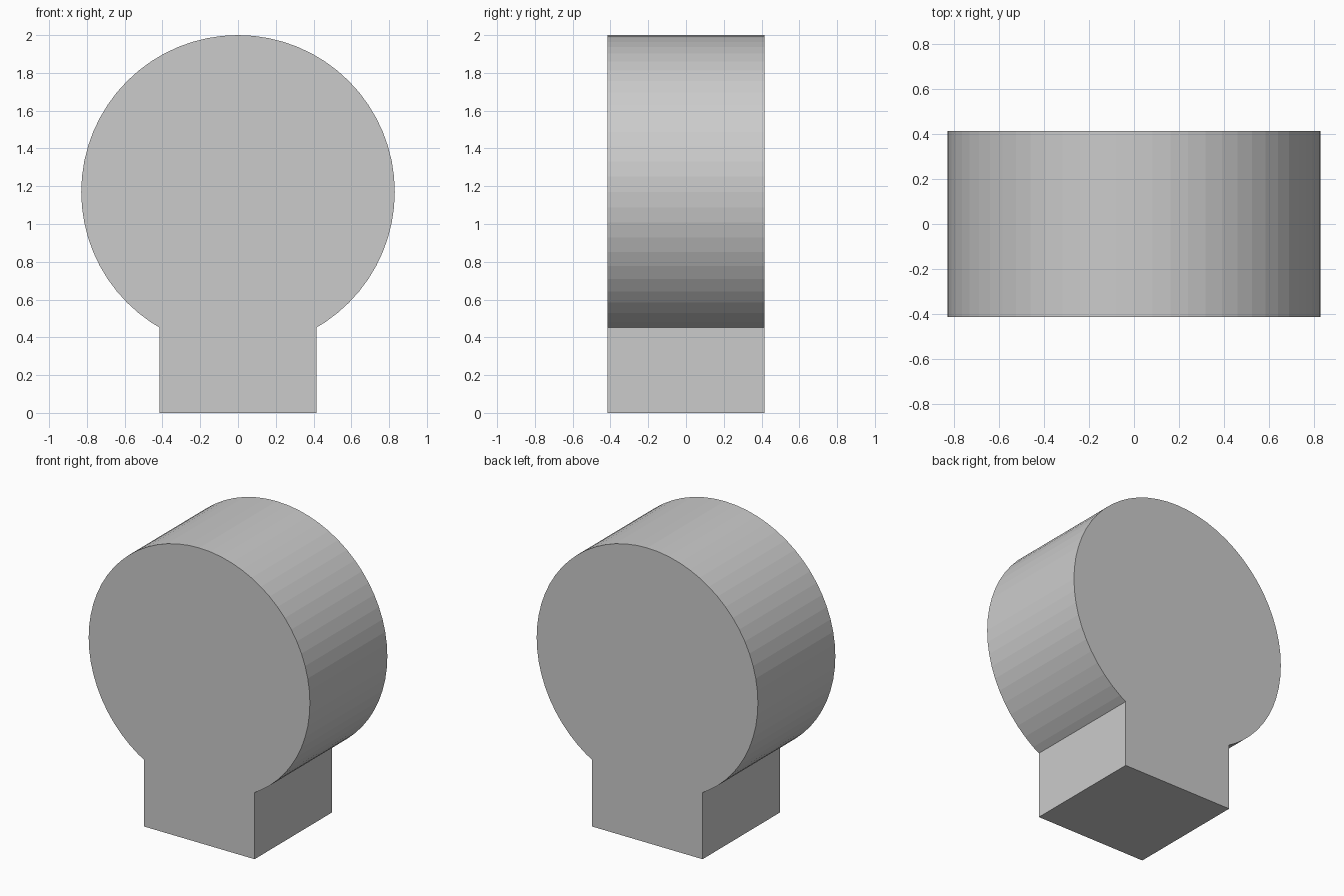
import bpy, bmesh
from math import sin, cos, radians

if "Cube" in bpy.data.objects:
    bpy.data.objects.remove(bpy.data.objects["Cube"])

R = 0.83            # disc radius
CZ = 2.0 - R        # disc centre height
W = R / 2           # half width of the square foot
D = R / 2           # half depth of the whole body
STEP = 360 / 64     # disc is a 64-sided polygon


def rim(i):
    a = radians(i * STEP)
    return R * cos(a), CZ + R * sin(a)


# Where the foot's side meets the disc facet below the centre
(x0, z0), (x1, z1) = rim(-11), rim(-10)
join_z = z0 + (z1 - z0) * (W - x0) / (x1 - x0)

# Keyhole profile: square foot, then round the disc from right to left
profile = [(-W, 0), (W, 0), (W, join_z)]
profile += [rim(i) for i in range(-10, 43)]
profile += [(-W, join_z)]

# Extrude the profile from front to back
bm = bmesh.new()
face = bm.faces.new([bm.verts.new((x, -D, z)) for x, z in profile])
back = bmesh.ops.extrude_face_region(bm, geom=[face], use_keep_orig=True)
bmesh.ops.translate(bm, vec=(0, 2 * D, 0),
                    verts=[v for v in back["geom"] if isinstance(v, bmesh.types.BMVert)])
bmesh.ops.recalc_face_normals(bm, faces=bm.faces)
mesh = bpy.data.meshes.new("disc_on_square_foot")
bm.to_mesh(mesh)
bm.free()
body = bpy.data.objects.new("disc_on_square_foot", mesh)
bpy.context.collection.objects.link(body)
